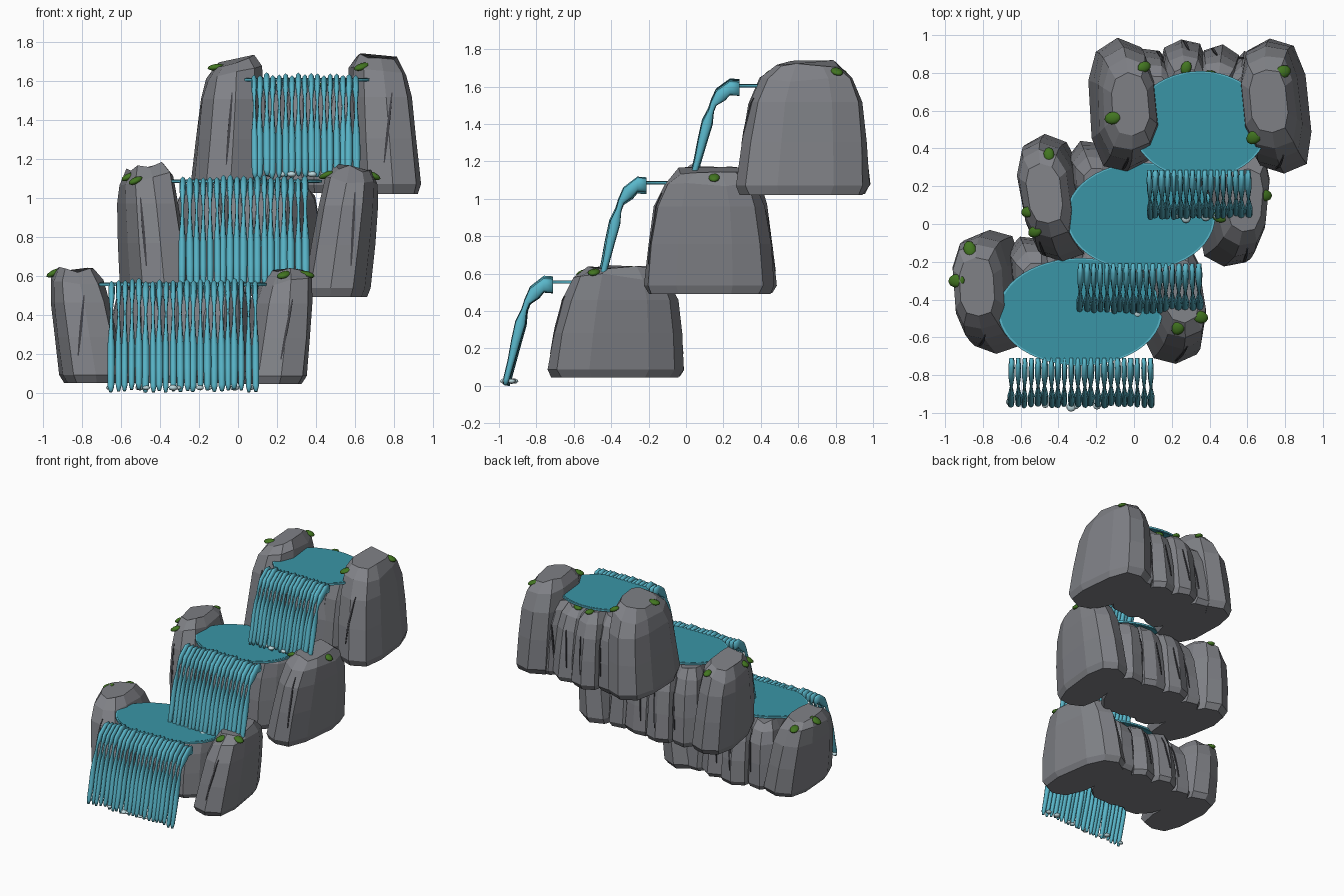
import bpy, bmesh, math, random
from mathutils import Vector, Matrix
from mathutils.bvhtree import BVHTree

random.seed(7)
cube = bpy.data.objects.get("Cube")
if cube:
    bpy.data.objects.remove(cube, do_unlink=True)


def material(name, rgb):
    m = bpy.data.materials.new(name)
    m.use_nodes = True
    m.diffuse_color = (*rgb, 1)
    m.node_tree.nodes["Principled BSDF"].inputs["Base Color"].default_value = (*rgb, 1)
    return m


STONE = material("grey stone", (0.215, 0.22, 0.24))
CRACK = material("dark crack", (0.05, 0.05, 0.058))
POOL = material("teal pool", (0.042, 0.30, 0.38))
FALL = material("light blue water", (0.10, 0.47, 0.59))
FOAM = material("pale foam", (0.5, 0.68, 0.72))
MOSS = material("green moss", (0.055, 0.18, 0.015))


def finish(bm, name, mat, smooth=False):
    bmesh.ops.recalc_face_normals(bm, faces=bm.faces)
    mesh = bpy.data.meshes.new(name)
    bm.to_mesh(mesh)
    bm.free()
    ob = bpy.data.objects.new(name, mesh)
    bpy.context.collection.objects.link(ob)
    mesh.materials.append(mat)
    for p in mesh.polygons:
        p.use_smooth = smooth
    return ob


def loft(bm, rings):
    """Skin a list of point rings and cap both ends."""
    loops = [[bm.verts.new(p) for p in ring] for ring in rings]
    n = len(loops[0])
    for a, b in zip(loops, loops[1:]):
        for i in range(n):
            j = (i + 1) % n
            bm.faces.new((a[i], a[j], b[j], b[i]))
    bm.faces.new(loops[0])
    bm.faces.new(loops[-1])


# height fraction, width scale, depth scale
ROCK_PROFILE = [(0, .90, .92), (.07, 1, 1), (.4, .96, .94), (.7, .90, .84),
                (.9, .80, .69), (1, .56, .47)]


def rock(name, x, y, z0, z1, hx, hy, turn=0, lean=0, lean_y=0, slope=0):
    """Faceted boulder with chamfered foot and sloping crown; returns a surface tree."""
    bm = bmesh.new()
    spin = Matrix.Rotation(math.radians(turn), 3, 'Z')
    n, rings = 10, []
    wobble = [random.uniform(.95, 1.02) for _ in range(n)]
    for h, sx, sy in ROCK_PROFILE:
        ring = []
        for i in range(n):
            a = math.tau * (i + .5) / n
            c, s = math.cos(a), math.sin(a)
            k = wobble[i] * random.uniform(.98, 1.02)
            p = spin @ Vector((hx * sx * k * math.copysign(abs(c) ** .72, c),
                               hy * sy * k * math.copysign(abs(s) ** .72, s), 0))
            dz = random.uniform(-.025, .005) + slope * p.x if h > .8 else 0
            ring.append(p + Vector((x + lean * h, y + lean_y * h, z0 + (z1 - z0) * h + dz)))
        rings.append(ring)
    loft(bm, rings)
    bmesh.ops.recalc_face_normals(bm, faces=bm.faces)
    tree = BVHTree.FromBMesh(bm)
    finish(bm, name, STONE)
    return tree


def crack(name, tree, xa, za, xb, zb, side):
    """Thin dark strip laid on a rock; side -1 is the front, 1 the back."""
    bm, rings = bmesh.new(), []
    for i in range(13):
        t = i / 12
        x, z = xa + (xb - xa) * t, za + (zb - za) * t
        hit = tree.ray_cast(Vector((x, side * 3, z)), Vector((0, -side, 0)))[0]
        if hit:
            w = .003 + .004 * math.sin(math.pi * t)
            rings.append([hit + Vector((dx, side * dy, 0)) for dx, dy in
                          ((-w, -.004), (w, -.004), (w, .005), (-w, .005))])
    if len(rings) > 2:
        loft(bm, rings)
        finish(bm, name, CRACK)
    else:
        bm.free()


def blob(name, mat, centre, size, normal=Vector((0, 0, 1))):
    bm = bmesh.new()
    rot = normal.to_track_quat('Z', 'Y').to_matrix().to_4x4()
    bmesh.ops.create_icosphere(bm, subdivisions=2, radius=1,
                               matrix=Matrix.Translation(centre) @ rot @ Matrix.Diagonal((*size, 1)))
    finish(bm, name, mat, True)


def pool(name, x, y, z, rx, ry):
    for part, mat, k, h in (("_rim", FALL, 1, .014), ("_surface", POOL, .972, .018)):
        bm = bmesh.new()
        bmesh.ops.create_cone(bm, cap_ends=True, segments=48, radius1=1, radius2=1, depth=1,
                              matrix=Matrix.Translation((x, y, z)) @ Matrix.Diagonal((rx * k, ry * k, h, 1)))
        finish(bm, name + part, mat)


# outward, drop, half width, half thickness along one strand of falling water
STRAND = [(0, 0, .012, .037), (.05, .004, .016, .037), (.10, -.04, .015, .034),
          (.138, -.088, .009, .016), (.152, -.13, .007, .014), (.172, -.20, .011, .027),
          (.197, -.30, .018, .023), (.222, -.41, .018, .017), (.245, -.50, .016, .015),
          (.25, -.53, .008, .010)]


def curtain(name, x0, x1, y, z, drop, count):
    bm = bmesh.new()
    for k in range(count):
        x = x0 + (x1 - x0) * (k + .5) / count
        jy, jz = random.uniform(-.008, .008), random.uniform(-.01, .008)
        width = random.uniform(.9, 1.15)
        sway = random.uniform(-.006, .006)
        rings = []
        for i, (out, dz, hw, ht) in enumerate(STRAND):
            # tilt each section square to the path
            a, b = STRAND[max(i - 1, 0)], STRAND[min(i + 1, len(STRAND) - 1)]
            side = Vector((0, b[1] - a[1], b[0] - a[0])).normalized()
            if i < 2:
                side = Vector((0, 0, 1))
            c = Vector((x + sway * i / 9, y - out + jy * i / 9, z + dz * drop / .53 + jz))
            rings.append([c + Vector((hw * width * math.cos(t), 0, 0)) + side * ht * math.sin(t)
                          for t in (math.tau * j / 8 for j in range(8))])
        loft(bm, rings)
    finish(bm, name, FALL, True)
    # foam along the foot
    for i in range(9):
        fx = x0 + (x1 - x0) * (i + random.random()) / 9
        r = random.uniform(.015, .025)
        blob(name + "_foam", FOAM, Vector((fx, y - .25 + random.uniform(-.02, .05), z - drop + .015)),
             (r, r, r * .6))


TIERS = [
    dict(name="lower", pool=(-.285, -.465, .555, .435, .285), curtain=(-.665, .105, -.71, .54, .53, 22),
         right=(-.74, -.365, .05, .64, .17, .335, 3, -.09, .03, -.05),
         left=(.165, -.38, .045, .635, .165, .375, 8, .08, .03, .15),
         cracks=((-.82, .19, -.79, .5), (.22, .17, .28, .48)),
         moss=((-.87, -.13), (-.91, -.3), (.24, -.54), (.34, -.49))),
    dict(name="middle", pool=(.035, .04, 1.085, .395, .285), curtain=(-.30, .36, -.21, 1.07, .53, 19),
         right=(-.42, .13, .5, 1.17, .165, .35, 8, -.055, .03, .22),
         left=(.505, .115, .49, 1.16, .165, .36, -6, .085, .01, -.1),
         cracks=((-.47, .65, -.5, 1.0), (.58, .65, .6, 1.03)),
         moss=((-.45, .37), (-.59, .06), (-.54, -.08), (.71, .15), (.45, .04))),
    dict(name="upper", pool=(.35, .525, 1.605, .36, .285), curtain=(.065, .62, .285, 1.595, .49, 17),
         right=(-.065, .62, 1.03, 1.71, .18, .36, 4, .045, .01, .22),
         left=(.76, .62, 1.02, 1.73, .18, .365, 6, -.045, .03, -.1),
         cracks=((-.06, 1.17, -.03, 1.54), (.75, 1.18, .79, 1.54)),
         moss=((-.13, .56), (.07, .84), (.62, .45), (.80, .81), (.30, .83), (.39, .83))),
]

# offset along the pool, outer reach, turn of each rear boulder
REAR = [(.22, .42, -24), (.08, .43, -8), (-.07, .46, 6), (-.21, .42, 22)]

for tier in TIERS:
    name = tier["name"]
    x, y, z, rx, ry = tier["pool"]
    pool(name + "_pool", x, y, z, rx, ry)
    curtain(name + "_waterfall", *tier["curtain"])
    trees = []
    # big boulders either side
    for side, line in zip(("right", "left"), tier["cracks"]):
        tree = rock(f"{name}_{side}_boulder", *tier[side])
        crack(f"{name}_{side}_crack", tree, *line, -1)
        trees.append(tree)
    # row of deep boulders behind and under the pool
    base = tier["left"][2] + .005
    for i, (off, reach, turn) in enumerate(REAR):
        bx, depth = x + off, .29
        tree = rock(f"{name}_back_boulder_{i + 1}", bx, y + reach - depth, base, z - .015,
                    .14, depth, turn)
        crack(f"{name}_back_crack_{i + 1}", tree, bx - .02, base + .12, bx + .01, base + .40, 1)
        trees.append(tree)
    # moss cushions on the rock tops
    top = tier["left"][3] - .04
    for mx, my in tier["moss"]:
        hits = [t.find_nearest(Vector((mx, my, top))) for t in trees]
        spot, normal, _, _ = min(hits, key=lambda h: h[3])
        r = random.uniform(.028, .036)
        blob(name + "_moss", MOSS, spot, (r, r * 1.35, .017), (normal + Vector((0, 0, 1.5))).normalized())
